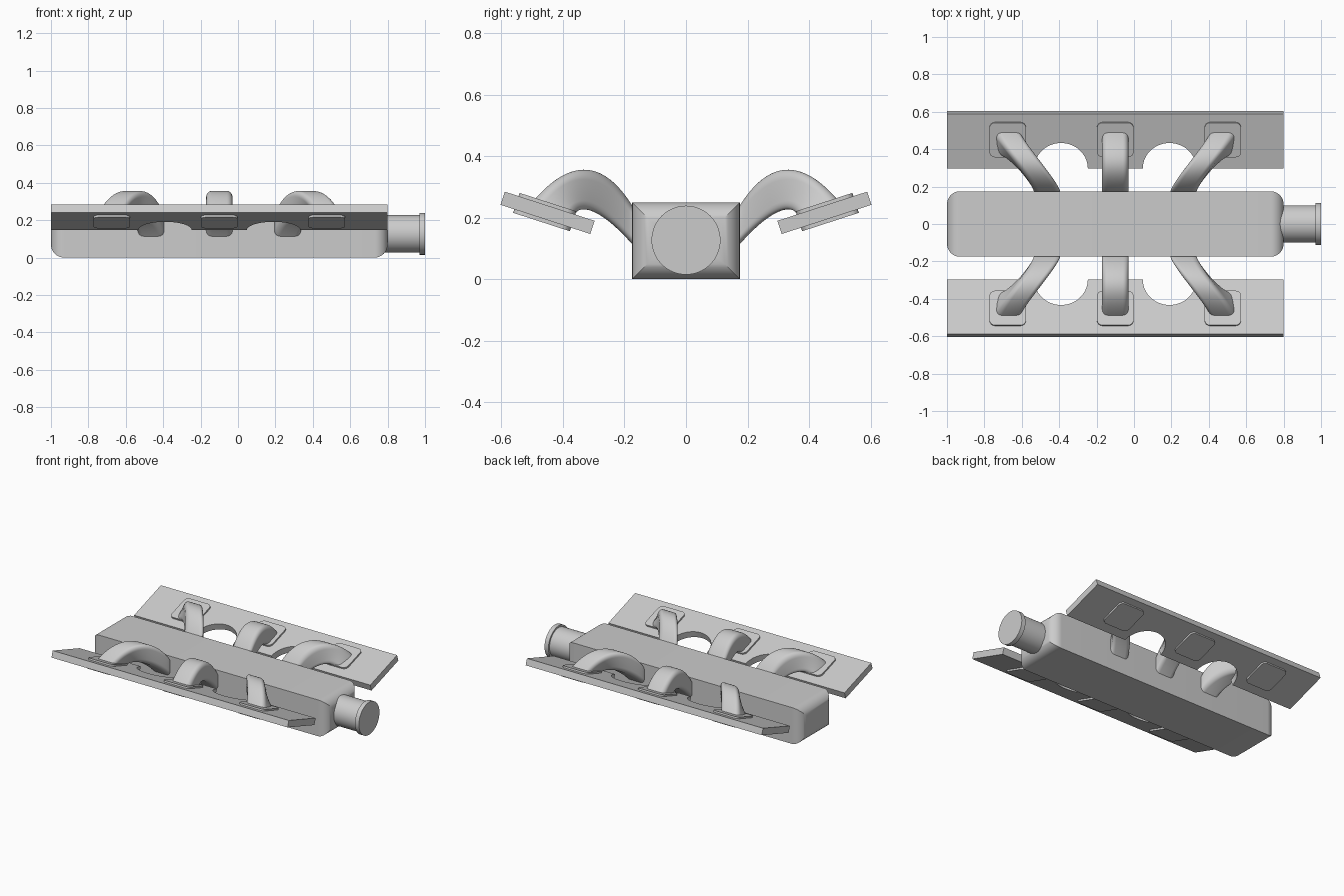
import bpy, bmesh
from math import sin, cos, pi, radians

if "Cube" in bpy.data.objects:
    bpy.data.objects.remove(bpy.data.objects["Cube"])

MID = -0.1            # lengthwise centre of the body
TILT = radians(18)    # slope of the side plates


def finish(name, bm, mirror=False):
    bmesh.ops.recalc_face_normals(bm, faces=bm.faces)
    me = bpy.data.meshes.new(name)
    bm.to_mesh(me)
    bm.free()
    ob = bpy.data.objects.new(name, me)
    bpy.context.collection.objects.link(ob)
    bpy.ops.object.select_all(action='DESELECT')
    ob.select_set(True)
    bpy.context.view_layer.objects.active = ob
    bpy.ops.object.shade_smooth_by_angle(angle=radians(30))
    if mirror:
        mod = ob.modifiers.new("other_side", 'MIRROR')
        mod.use_axis = (False, True, False)
        mod.use_clip = False
        mod.use_mirror_merge = False
    return ob


def loft(name, rings, mirror=False):
    """Skin a list of equal-length closed rings and cap both ends."""
    bm = bmesh.new()
    loops = [[bm.verts.new(p) for p in ring] for ring in rings]
    n = len(loops[0])
    for a, b in zip(loops, loops[1:]):
        for i in range(n):
            j = (i + 1) % n
            bm.faces.new((a[i], a[j], b[j], b[i]))
    bm.faces.new(loops[0])
    bm.faces.new(loops[-1])
    return finish(name, bm, mirror)


def rounded_rect(cx, cy, hx, hy, r, steps=6):
    pts = []
    for k, (sx, sy) in enumerate([(1, 1), (-1, 1), (-1, -1), (1, -1)]):
        for i in range(steps + 1):
            a = (k + i / steps) * pi / 2
            pts.append((cx + sx * (hx - r) + r * cos(a),
                        cy + sy * (hy - r) + r * sin(a)))
    return pts


def on_plate(x, u, h):
    """Tilted plate coordinates: u runs outward, h is height above its underside."""
    return (x, 0.311 + u * cos(TILT) - h * sin(TILT),
            0.147 + u * sin(TILT) + h * cos(TILT))


def plate_prism(name, outline, h0, h1):
    return loft(name, [[on_plate(x, u, h) for x, u in outline] for h in (h0, h1)], True)


def bezier(p, t):
    w = ((1 - t) ** 3, 3 * t * (1 - t) ** 2, 3 * t * t * (1 - t), t ** 3)
    return [sum(a * q[i] for a, q in zip(w, p)) for i in (0, 1)]


# Body: long block whose two ends are rounded on all four edges
R, N = 0.07, 10
ends = [(R * (1 - sin(i / N * pi / 2)), R * (1 - cos(i / N * pi / 2))) for i in range(N + 1)]
stations = [(-1 + dx, inset) for dx, inset in reversed(ends)]
stations += [(0.8 - dx, inset) for dx, inset in ends]
stations.sort()
rings = []
for x, d in stations:
    y, z0, z1 = 0.175 - d, d, 0.25 - d
    rings.append([(x, -y, z0), (x, y, z0), (x, y, z1), (x, -y, z1)])
loft("body", rings)

# Inlet pipe with an end flange
profile = [(0.72, 0.1), (0.97, 0.1), (0.97, 0.112), (1.0, 0.112)]
loft("inlet_pipe", [[(x, r * cos(i * pi / 32), 0.127 + r * sin(i * pi / 32))
                     for i in range(64)] for x, r in profile])

# Side plates with two semicircular notches in the inner edge
outline = [(0.8, 0), (0.8, 0.307), (-1, 0.307), (-1, 0)]
for cx in (MID - 0.29, MID + 0.29):
    outline += [(cx - 0.143 * cos(i * pi / 28), 0.143 * sin(i * pi / 28)) for i in range(29)]
plate_prism("side_plate", outline, 0, 0.045)

# Runners and their mounting pads
OUTER = [(0.155, 0.205), (0.26, 0.40), (0.38, 0.40), (0.508, 0.24)]
INNER = [(0.155, 0.09), (0.26, 0.22), (0.36, 0.27), (0.37, 0.185)]
section = rounded_rect(0, 0.5, 0.07, 0.5, 0)
section = [(x, 0.5 + y / 0.13) for x, y in rounded_rect(0, 0, 0.07, 0.065, 0.03)]
for label, side in (("left", -1), ("middle", 0), ("right", 1)):
    pad_x = MID + side * 0.575
    plate_prism(label + "_pad", rounded_rect(pad_x, 0.163, 0.0975, 0.097, 0.03), -0.012, 0.056)
    rings = []
    for i in range(33):
        t = i / 32
        (yo, zo), (yi, zi) = bezier(OUTER, t), bezier(INNER, t)
        ring = []
        for x, v in section:
            y = yi + (yo - yi) * v
            s = max(0, min(1, ((yo + yi) / 2 - 0.175) / 0.26))
            cx = MID + side * (0.365 + 0.21 * s ** 1.25)
            ring.append((cx + x, y, zi + (zo - zi) * v))
        rings.append(ring)
    loft(label + "_runner", rings, True)
